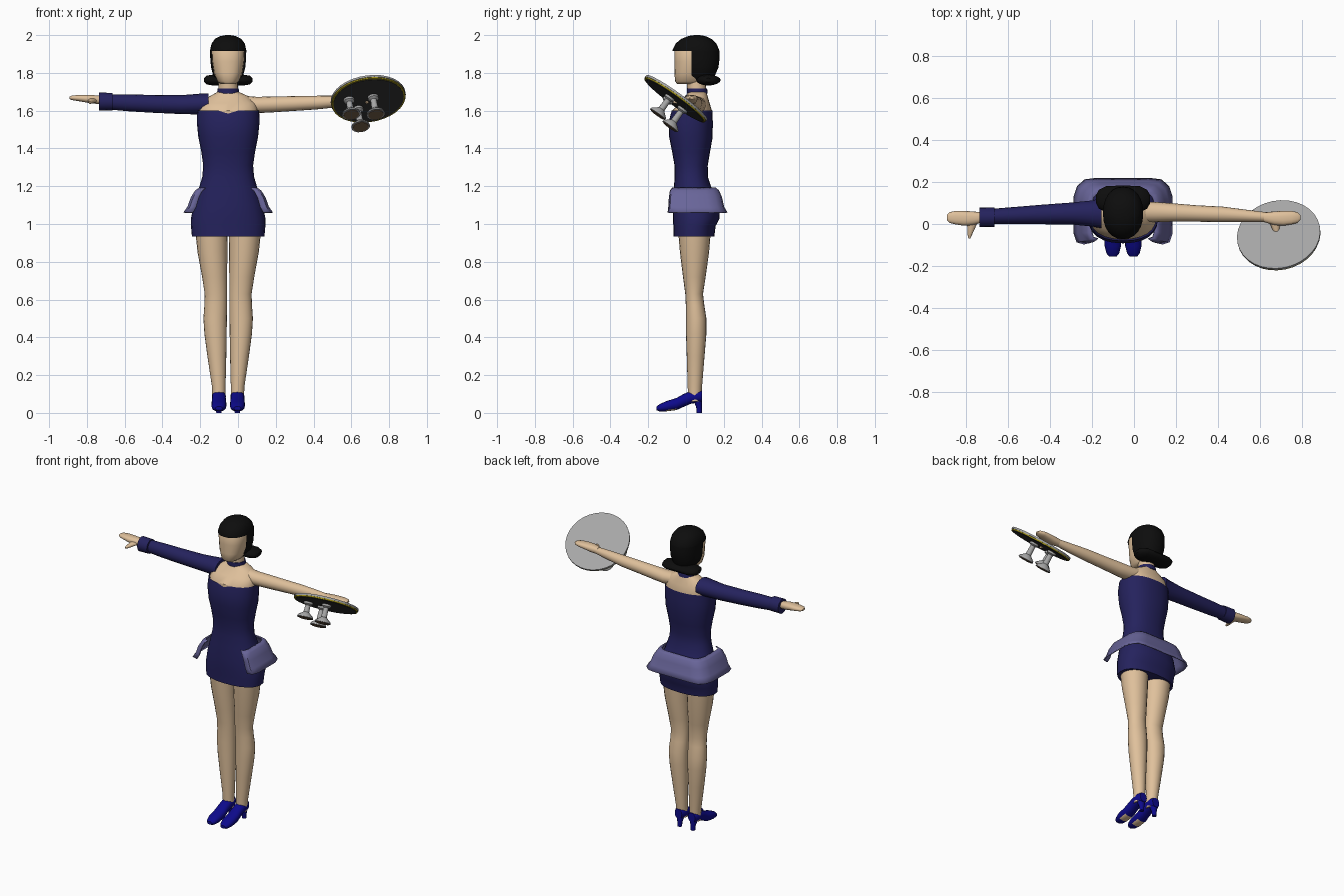
import bpy, bmesh, math
from mathutils import Matrix, Vector

CX = -0.052  # body centre line


def material(name, r, g, b):
    m = bpy.data.materials.new(name)
    m.diffuse_color = (r, g, b, 1)
    return m


SKIN = material("skin", 0.74, 0.53, 0.33)
NAVY = material("navy_cloth", 0.018, 0.016, 0.11)
LILAC = material("lilac_cloth", 0.14, 0.13, 0.32)
BLUE = material("blue_shoe", 0.004, 0.003, 0.26)
BLACK = material("black_hair", 0.004, 0.004, 0.004)
GREY = material("grey_metal", 0.38, 0.38, 0.38)
DARK = material("dark_tray_base", 0.032, 0.032, 0.032)
GOLD = material("gold_trim", 0.36, 0.29, 0.01)
DRINK = material("brown_drink", 0.17, 0.11, 0.065)


def finish(name, bm, *mats):
    bmesh.ops.recalc_face_normals(bm, faces=bm.faces)
    me = bpy.data.meshes.new(name)
    bm.to_mesh(me)
    bm.free()
    ob = bpy.data.objects.new(name, me)
    bpy.context.collection.objects.link(ob)
    for m in mats:
        me.materials.append(m)
    return ob


def loft_mesh(rows, axis="Z", n=20, p=2.0, caps=True):
    """Rings (t, u, v, radius_u, radius_v) along an axis, superellipse power p."""
    bm = bmesh.new()
    rings = []
    for t, u, v, ru, rv in rows:
        ring = []
        for i in range(n):
            a = 2 * math.pi * i / n
            c, s = math.cos(a), math.sin(a)
            a_u = u + ru * math.copysign(abs(c) ** (2 / p), c)
            a_v = v + rv * math.copysign(abs(s) ** (2 / p), s)
            co = {"X": (t, a_u, a_v), "Y": (a_u, t, a_v), "Z": (a_u, a_v, t)}[axis]
            ring.append(bm.verts.new(co))
        rings.append(ring)
    for lo, hi in zip(rings, rings[1:]):
        for i in range(n):
            j = (i + 1) % n
            bm.faces.new((lo[i], lo[j], hi[j], hi[i]))
    bm.faces.new(rings[0])
    if caps:
        bm.faces.new(rings[-1])
    return bm


def loft(name, mat, rows, **kw):
    return finish(name, loft_mesh(rows, **kw), mat)


# Dress body with a small dip in the front neckline
bm = loft_mesh([
    (0.935, CX, 0.042, 0.192, 0.108), (0.99, CX, 0.045, 0.197, 0.112),
    (1.03, CX, 0.054, 0.197, 0.124), (1.10, CX, 0.052, 0.183, 0.122),
    (1.18, CX, 0.037, 0.158, 0.102), (1.25, CX, 0.028, 0.137, 0.088),
    (1.31, CX, 0.027, 0.132, 0.088), (1.38, CX, 0.027, 0.142, 0.100),
    (1.46, CX, 0.026, 0.158, 0.115), (1.54, CX, 0.025, 0.166, 0.117),
    (1.60, CX, 0.030, 0.164, 0.109)], n=24, p=2.3, caps=False)
for v in bm.verts:
    if v.co.z > 1.59 and v.co.y < 0 and abs(v.co.x - CX) < 0.01:
        v.co.z -= 0.016
finish("dress", bm, NAVY)

# Bare chest and shoulders, neck, choker
loft("chest", SKIN, [
    (1.55, CX, 0.030, 0.150, 0.104), (1.60, CX, 0.032, 0.158, 0.105),
    (1.64, CX, 0.045, 0.148, 0.080), (1.675, CX + 0.005, 0.057, 0.105, 0.058),
    (1.70, CX, 0.06, 0.055, 0.047)], n=24, p=2.3)
loft("neck", SKIN, [(1.66, CX, 0.06, 0.055, 0.05), (1.80, CX, 0.05, 0.047, 0.05)])
loft("choker", NAVY, [(1.69, CX, 0.06, 0.060, 0.055), (1.718, CX, 0.058, 0.055, 0.054)])

# Head
loft("head", SKIN, [
    (1.742, CX, 0.015, 0.040, 0.062), (1.755, CX, 0.018, 0.058, 0.076),
    (1.80, CX, 0.025, 0.076, 0.086), (1.86, CX, 0.030, 0.085, 0.090),
    (1.92, CX, 0.030, 0.088, 0.090), (1.96, CX, 0.045, 0.070, 0.080)], p=2.3)

# Hair cap with the face area cut away
bm = loft_mesh([
    (1.752, CX, 0.080, 0.050, 0.060), (1.79, CX, 0.068, 0.080, 0.087),
    (1.83, CX, 0.060, 0.091, 0.112), (1.88, CX, 0.054, 0.095, 0.124),
    (1.92, CX, 0.052, 0.096, 0.124), (1.955, CX, 0.053, 0.088, 0.108),
    (1.98, CX, 0.055, 0.070, 0.080), (1.995, CX, 0.057, 0.040, 0.045),
    (2.0, CX, 0.058, 0.012, 0.014)], n=24, p=2.2)
for co, no in (((0, 0.03, 0), (0, 1, 0)), ((0, 0, 1.915), (0, 0, 1))):
    bmesh.ops.bisect_plane(bm, geom=bm.verts[:] + bm.edges[:] + bm.faces[:],
                           plane_co=co, plane_no=no)
face_area = [f for f in bm.faces
             if f.calc_center_median().y < 0.03 and f.calc_center_median().z < 1.915]
bmesh.ops.delete(bm, geom=face_area, context="FACES")
finish("hair", bm, BLACK)
loft("hair_roll", BLACK, [
    (CX + s * x, 0.118, 1.762, ry, rz) for s, x, ry, rz in (
        (-1, 0.128, 0.020, 0.010), (-1, 0.115, 0.045, 0.023), (-1, 0.08, 0.062, 0.029),
        (1, 0.0, 0.066, 0.027), (1, 0.08, 0.062, 0.029), (1, 0.115, 0.045, 0.023),
        (1, 0.128, 0.020, 0.010))], axis="X", n=16)

# Sleeved arm and bare arm
loft("sleeve", NAVY, [
    (-0.155, 0.052, 1.640, 0.072, 0.050), (-0.20, 0.050, 1.635, 0.062, 0.055),
    (-0.30, 0.050, 1.632, 0.052, 0.050), (-0.45, 0.045, 1.636, 0.046, 0.047),
    (-0.57, 0.040, 1.641, 0.041, 0.045), (-0.68, 0.036, 1.646, 0.036, 0.040)], axis="X", n=16)
loft("cuff", NAVY, [(-0.665, 0.032, 1.648, 0.046, 0.046),
                    (-0.735, 0.032, 1.648, 0.047, 0.048)], axis="X", n=16)
loft("bare_arm", SKIN, [
    (0.02, 0.058, 1.640, 0.050, 0.040), (0.10, 0.057, 1.630, 0.048, 0.043),
    (0.18, 0.055, 1.633, 0.044, 0.042), (0.30, 0.050, 1.638, 0.039, 0.039),
    (0.42, 0.046, 1.643, 0.037, 0.036), (0.55, 0.038, 1.650, 0.028, 0.029),
    (0.63, 0.033, 1.655, 0.023, 0.022)], axis="X", n=16)

# Hands with thumbs
for side, wrist, label in ((-1, 0.72, "sleeved"), (1, 0.62, "bare")):
    loft(label + "_hand", SKIN, [
        (side * (wrist + d), y, z, ry, rz) for d, y, z, ry, rz in (
            (0, 0.032, 1.656, 0.023, 0.022), (0.05, 0.027, 1.660, 0.033, 0.023),
            (0.09, 0.027, 1.664, 0.035, 0.020), (0.13, 0.030, 1.667, 0.032, 0.016),
            (0.16, 0.031, 1.668, 0.025, 0.012), (0.172, 0.031, 1.668, 0.012, 0.006))],
        axis="X", n=14, p=2.4)
    loft(label + "_thumb", SKIN, [
        (0.02, side * (wrist + 0.05), 1.655, 0.030, 0.014),
        (-0.02, side * (wrist + 0.055), 1.650, 0.018, 0.013),
        (-0.05, side * (wrist + 0.062), 1.646, 0.011, 0.010),
        (-0.068, side * (wrist + 0.064), 1.645, 0.005, 0.005)], axis="Y", n=10)

# Legs and shoes
for side, label in ((-1, "right"), (1, "left")):
    loft(label + "_leg", SKIN, [
        (z, CX + side * x, y, rx, ry) for z, x, y, rx, ry in (
            (0.06, 0.049, 0.045, 0.034, 0.034), (0.14, 0.050, 0.047, 0.036, 0.038),
            (0.30, 0.060, 0.051, 0.050, 0.047), (0.42, 0.067, 0.054, 0.059, 0.054),
            (0.50, 0.069, 0.054, 0.062, 0.054), (0.57, 0.066, 0.048, 0.060, 0.049),
            (0.63, 0.065, 0.043, 0.059, 0.047), (0.72, 0.072, 0.044, 0.066, 0.060),
            (0.85, 0.083, 0.045, 0.079, 0.077), (0.97, 0.089, 0.045, 0.086, 0.087))])
    sx = CX + side * 0.049
    bm = loft_mesh([
        (-0.155, sx, 0.024, 0.018, 0.010), (-0.140, sx, 0.027, 0.030, 0.019),
        (-0.105, sx, 0.035, 0.039, 0.027), (-0.050, sx, 0.047, 0.040, 0.032),
        (-0.015, sx, 0.065, 0.037, 0.034), (0.025, sx, 0.082, 0.036, 0.034),
        (0.065, sx, 0.088, 0.037, 0.033), (0.086, sx, 0.088, 0.026, 0.030)],
        axis="Y", n=16, p=2.3)
    bm.normal_update()
    for f in bm.faces:  # open instep
        c = f.calc_center_median()
        if f.normal.z > 0.6 and -0.105 < c.y < -0.05 and abs(c.x - sx) < 0.032:
            f.material_index = 1
    finish(label + "_shoe", bm, BLUE, SKIN)
    loft(label + "_heel", BLUE, [(0.0, sx, 0.070, 0.014, 0.014),
                                 (0.03, sx, 0.069, 0.016, 0.015),
                                 (0.075, sx, 0.060, 0.030, 0.024)], n=12)

# Flared overskirt, open at the front
half = [(-0.80, 0.0), (-0.94, 0.03), (-1.0, 0.16), (-1.0, 0.72), (-0.93, 0.88),
        (-0.78, 0.98), (-0.55, 1.0)]
path = half + [(0, 1.0)] + [(-x, y) for x, y in reversed(half)]
bm = bmesh.new()
grid = []
for z, rx, y0, y1 in ((1.19, 0.150, -0.070, 0.155), (1.175, 0.172, -0.082, 0.172),
                      (1.14, 0.194, -0.087, 0.187), (1.09, 0.212, -0.090, 0.198),
                      (1.06, 0.233, -0.094, 0.216)):
    grid.append([bm.verts.new((CX + rx * x, y0 + (y1 - y0) * y, z)) for x, y in path])
for a, b in zip(grid, grid[1:]):
    for i in range(len(path) - 1):
        bm.faces.new((a[i], a[i + 1], b[i + 1], b[i]))
overskirt = finish("overskirt", bm, LILAC)
mod = overskirt.modifiers.new("thickness", "SOLIDIFY")
mod.thickness = 0.008
mod.offset = 0

# Tilted tray in layers
normal = Vector((-0.13, 0.58, 0.80)).normalized()
centre = Vector((0.69, -0.055, 1.662))
turn = Vector((0, 0, 1)).rotation_difference(normal).to_matrix().to_4x4()


def disc(name, mat, top, bottom, r):
    ob = loft(name, mat, [(bottom, 0, 0, r, r), (top, 0, 0, r, r)], n=32)
    ob.matrix_world = Matrix.Translation(centre) @ turn


disc("tray_top", GREY, 0.010, -0.002, 0.200)
disc("tray_trim", GOLD, -0.002, -0.010, 0.197)
disc("tray_base", DARK, -0.009, -0.012, 0.188)

# Glasses hanging under the tray
for k, rim in enumerate(((0.60, -0.15, 1.58), (0.73, -0.15, 1.58), (0.65, -0.085, 1.515))):
    rim = Vector(rim)
    h = -(rim - centre).dot(normal)
    place = Matrix.Translation(rim) @ turn
    glass = loft("glass_%d" % (k + 1), GREY, [
        (z, 0, 0, r, r) for z, r in ((0, 0.050), (0.010, 0.048), (0.035, 0.018),
                                     (h - 0.032, 0.016), (h - 0.024, 0.029),
                                     (h - 0.010, 0.029))], n=16)
    drink = loft("drink_%d" % (k + 1), DRINK, [(-0.003, 0, 0, 0.041, 0.041),
                                              (0.002, 0, 0, 0.041, 0.041)], n=16)
    glass.matrix_world = place
    drink.matrix_world = place

# Smooth shading that keeps hard edges
bpy.ops.object.select_all(action="SELECT")
bpy.context.view_layer.objects.active = overskirt
bpy.ops.object.shade_smooth_by_angle(angle=math.radians(42))
